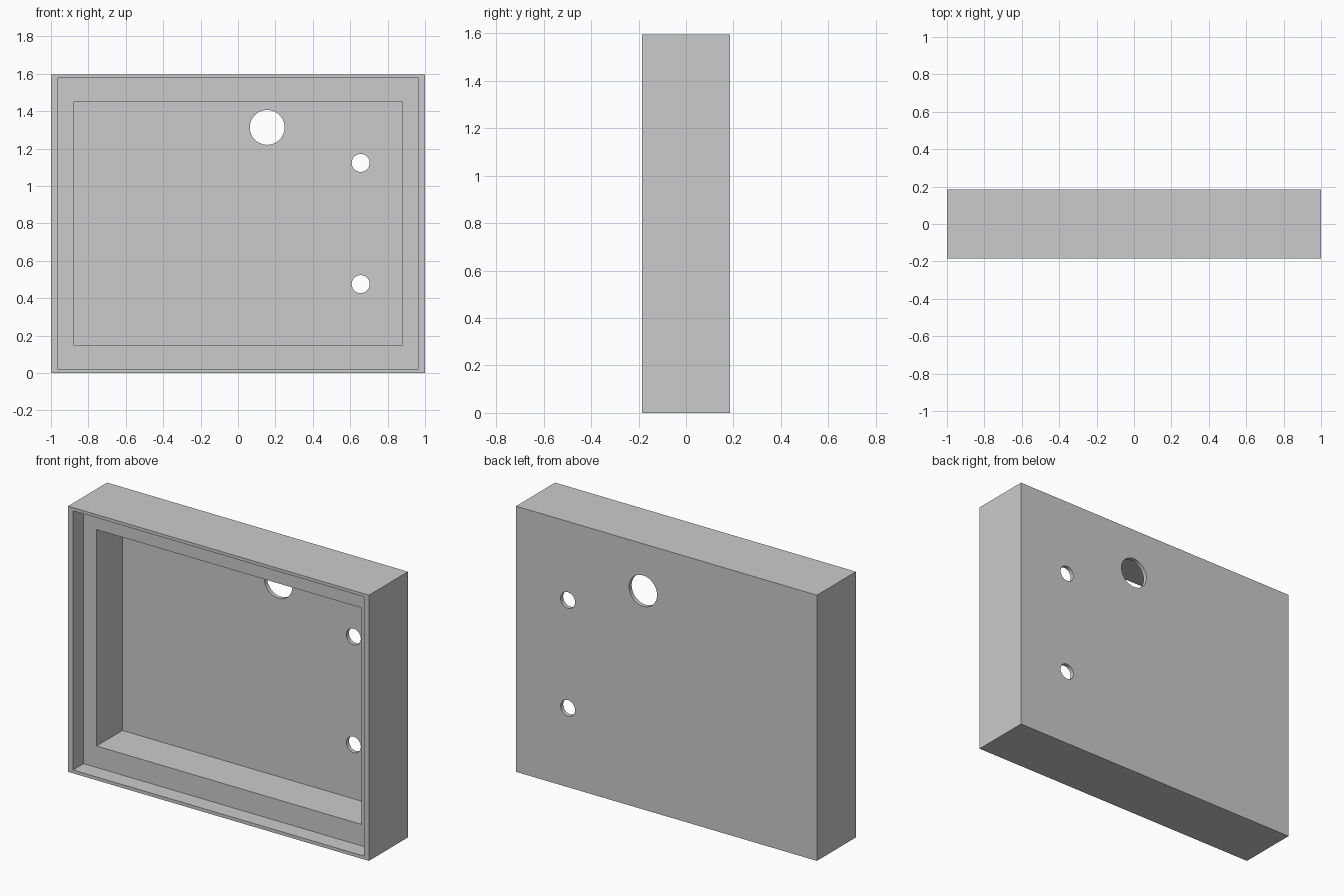
import bpy, math

if "Cube" in bpy.data.objects:
    bpy.data.objects.remove(bpy.data.objects["Cube"])

W, D, H = 2.0, 0.37, 1.596
FRONT = -D / 2


def box(name, x0, x1, y0, y1, z0, z1):
    bpy.ops.mesh.primitive_cube_add(size=1, location=((x0 + x1) / 2, (y0 + y1) / 2, (z0 + z1) / 2))
    ob = bpy.context.object
    ob.name = name
    ob.scale = (x1 - x0, y1 - y0, z1 - z0)
    bpy.ops.object.transform_apply(location=True, rotation=True, scale=True)
    return ob


def hole(name, x, z, r):
    bpy.ops.mesh.primitive_cylinder_add(vertices=64, radius=r, depth=0.2,
                                        location=(x, D / 2, z), rotation=(math.pi / 2, 0, 0))
    ob = bpy.context.object
    ob.name = name
    return ob


def cut(target, cutter):
    mod = target.modifiers.new(cutter.name, 'BOOLEAN')
    mod.operation = 'DIFFERENCE'
    mod.solver = 'EXACT'
    mod.object = cutter
    cutter.hide_render = True
    bpy.context.view_layer.objects.active = target
    bpy.ops.object.modifier_apply(modifier=mod.name)
    bpy.data.objects.remove(cutter, do_unlink=True)


# Outer case
case = box("enclosure_case", -W / 2, W / 2, FRONT, -FRONT, 0, H)

# Shallow lid recess, then the deep inner cavity leaving a thin back wall
cut(case, box("lid_recess", -0.966, 0.966, FRONT - 0.1, FRONT + 0.10, 0.02, 1.577))
cut(case, box("inner_cavity", -0.88, 0.88, FRONT - 0.1, FRONT + 0.345, 0.149, 1.449))

# Cable hole and two mounting holes through the back wall
for name, x, z, r in (("cable_hole", 0.156, 1.313, 0.093),
                      ("upper_mount_hole", 0.656, 1.123, 0.048),
                      ("lower_mount_hole", 0.656, 0.475, 0.048)):
    cut(case, hole(name, x, z, r))

# Smooth hole walls, sharp case edges
bpy.ops.object.select_all(action='DESELECT')
case.select_set(True)
bpy.context.view_layer.objects.active = case
bpy.ops.object.shade_smooth_by_angle(angle=math.radians(30))
